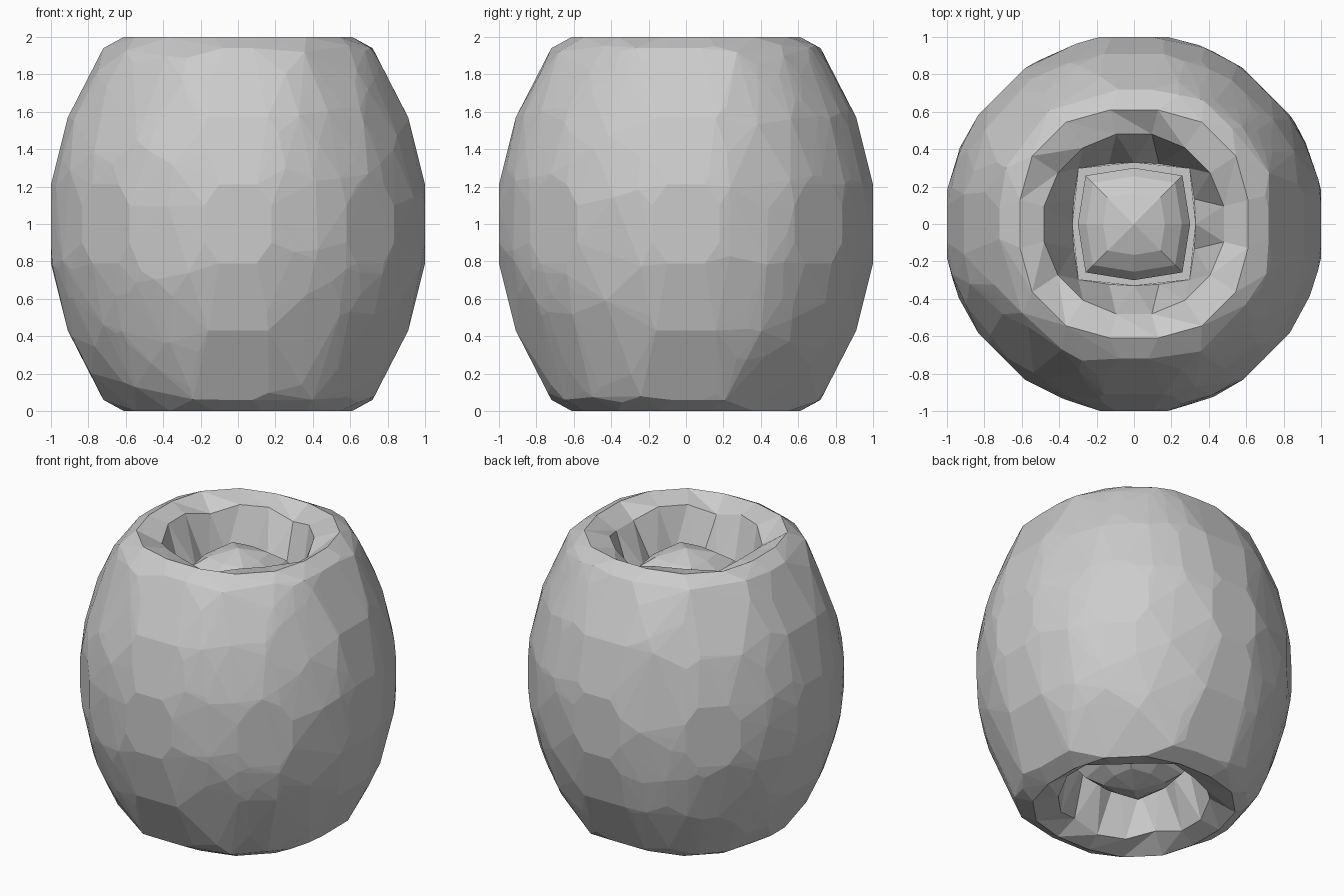
import bpy, bmesh, math, random
from math import sin, cos, pi

random.seed(4)
if "Cube" in bpy.data.objects:
    bpy.data.objects.remove(bpy.data.objects["Cube"], do_unlink=True)

grey = bpy.data.materials.new("plain_grey")
grey.use_nodes = True
grey.diffuse_color = (0.6, 0.6, 0.6, 1)
grey.node_tree.nodes["Principled BSDF"].inputs["Base Color"].default_value = (0.6, 0.6, 0.6, 1)

# Half width of the body along x and y, by height above or below its middle
PROFILE = [(0, 1.0), (0.21, 1.0), (0.57, 0.91), (0.94, 0.72), (1.0, 0.61)]
SIDES = 16
HALF = pi / SIDES


def half_width(h):
    for (h0, r0), (h1, r1) in zip(PROFILE, PROFILE[1:]):
        if h <= h1:
            return r0 + (r1 - r0) * (h - h0) / (h1 - h0)
    return PROFILE[-1][1]


def skin_point(a, h, shrink=1.0):
    """Point on the rounded skin, flattened where it faces along x or y."""
    limit = half_width(abs(h))
    r = limit * (1.018 + 0.055 * h ** 4) * shrink
    x, y = r * cos(a), r * sin(a)
    return (max(-limit, min(limit, x)), max(-limit, min(limit, y)), 1 + h)


def finish(bm, name):
    bmesh.ops.recalc_face_normals(bm, faces=bm.faces)
    mesh = bpy.data.meshes.new(name)
    bm.to_mesh(mesh)
    bm.free()
    mesh.materials.append(grey)
    obj = bpy.data.objects.new(name, mesh)
    bpy.context.collection.objects.link(obj)
    return obj


def rim_ring(bm, side):
    return [bm.verts.new(skin_point(HALF + 2 * HALF * i, side)) for i in range(SIDES)]


def ring(bm, radius, z, count, turn=0.0):
    return [bm.verts.new((radius * cos(turn + 2 * pi * i / count),
                          radius * sin(turn + 2 * pi * i / count), z)) for i in range(count)]


def bridge(bm, a, b):
    n = len(a)
    for i in range(n):
        j = (i + 1) % n
        bm.faces.new((a[i], a[j], b[i]))
        bm.faces.new((a[j], b[j], b[i]))


def add_patch(bm, a, corners):
    """Mirrored corner points of flat patches facing direction a."""
    for u, h in corners:
        d = half_width(h)
        for su in (-u, u):
            for sh in (-h, h):
                bm.verts.new((d * cos(a) - su * sin(a), d * sin(a) + su * cos(a), 1 + sh))


# Barrel body: hull of rims, flat patches and scattered facets
bm = bmesh.new()
for side in (-1, 1):
    rim_ring(bm, side)
for k in range(8):
    add_patch(bm, k * pi / 4, [(0.18, 0.1), (0.1, 0.21)])
for k in range(4):
    add_patch(bm, k * pi / 2, [(0.16, 0.57), (0.08, 0.94)])
for _ in range(420):
    h, a = random.uniform(-0.96, 0.96), random.uniform(0, 2 * pi)
    off_axis = (a + pi / 8) % (pi / 4) - pi / 8
    if abs(h) > 0.23 or abs(off_axis) > 0.18:
        bm.verts.new(skin_point(a, h, random.uniform(0.99, 1.0)))
bmesh.ops.convex_hull(bm, input=bm.verts)
bmesh.ops.delete(bm, geom=[v for v in bm.verts if not v.link_faces], context="VERTS")
caps = [f for f in bm.faces if all(abs(v.co.z - 1) > 0.999 for v in f.verts)]
bmesh.ops.delete(bm, geom=caps, context="FACES")
finish(bm, "barrel_body")

# Sunken wells at both ends: gently dished lip, then steep jagged walls
for side, name in ((1, "top_well"), (-1, "bottom_well")):
    bm = bmesh.new()
    rim = rim_ring(bm, side)
    lip = ring(bm, 0.49, 1 + side * 0.94, SIDES, HALF)
    foot = ring(bm, 0.33, 1 + side * 0.55, SIDES, 2 * HALF)
    for i, v in enumerate(foot):
        # squarish foot that follows the core, with alternate points raised
        a = 2 * HALF * (i + 1)
        grow = max(abs(cos(a)), abs(sin(a))) ** -0.7
        v.co.x *= grow
        v.co.y *= grow
        v.co.z += side * (0.1 if i % 2 else 0)
    for i, v in enumerate(lip):
        v.co.z += side * (0.02 if i % 3 else -0.03)
    bridge(bm, rim, lip)
    bridge(bm, lip, foot)
    bm.faces.new(foot)
    finish(bm, name)

# Squarish core with a low pointed dome at each end
bm = bmesh.new()
levels = [(0.55, 0.83), (0.85, 0.77), (1.0, 0.71)]
levels = levels + [(s, -h) for s, h in reversed(levels)]
rings = []
for scale, h in levels:
    loop = ring(bm, 0.3 * scale, 1 + h, 8)
    for v in loop[1::2]:
        v.co.x *= 1.22
        v.co.y *= 1.22
    rings.append(loop)
for a, b in zip(rings, rings[1:]):
    bridge(bm, a, b)
for loop, z in ((rings[0], 1.88), (rings[-1], 0.12)):
    tip = bm.verts.new((0, 0, z))
    for i in range(8):
        bm.faces.new((loop[i], loop[(i + 1) % 8], tip))
finish(bm, "inner_core")
